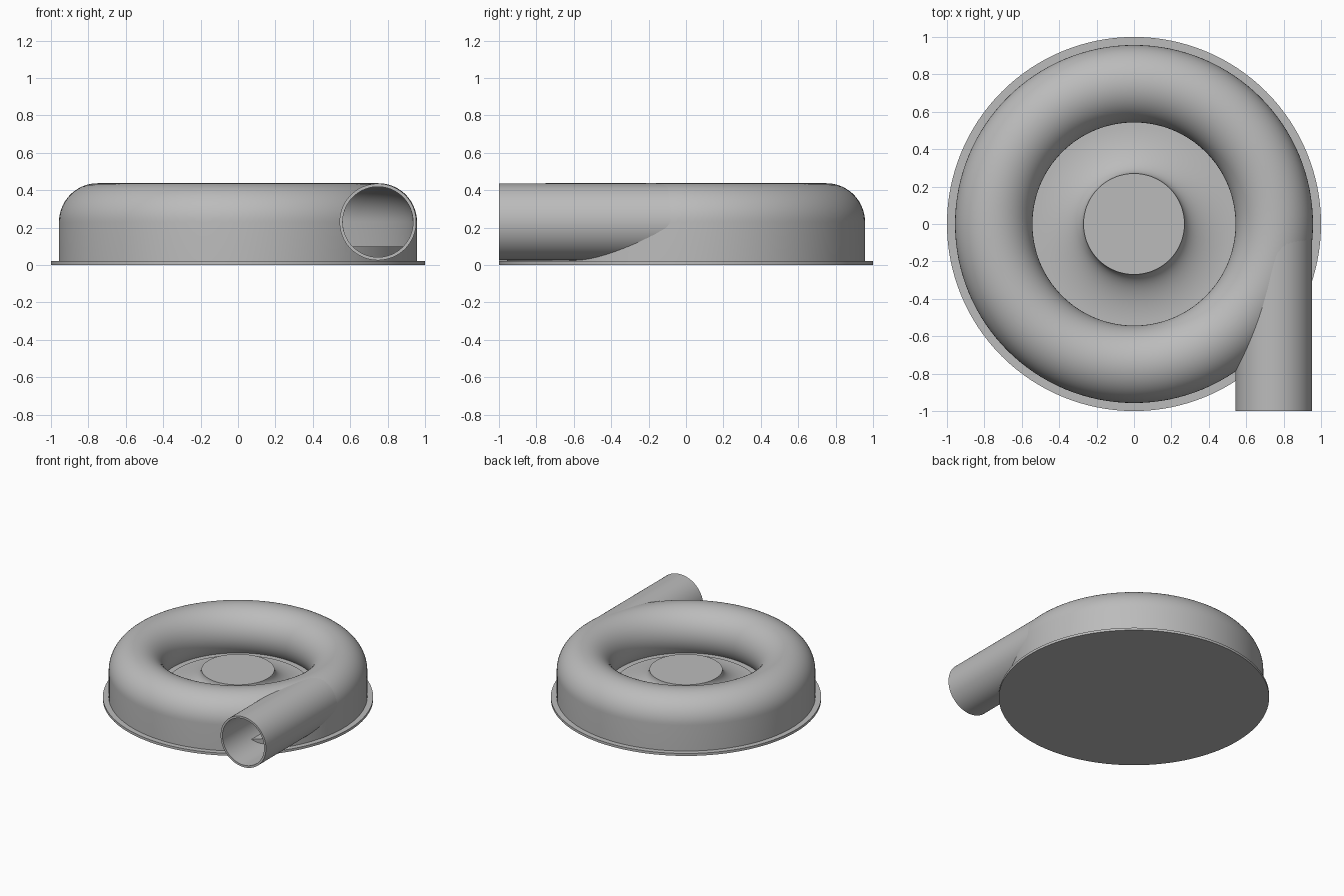
import bpy, bmesh, math
from mathutils import Vector, Matrix

cube = bpy.data.objects.get("Cube")
if cube:
    bpy.data.objects.remove(cube, do_unlink=True)

STEPS = 128
RING, TUBE, WALL, MID = 0.75, 0.207, 0.017, 0.23   # volute ring radius, tube, wall, axis height
FLOOR = 0.1

grey = bpy.data.materials.new("cast_grey")
grey.use_nodes = True
colour = (0.5, 0.5, 0.5, 1)
grey.diffuse_color = colour
grey.node_tree.nodes["Principled BSDF"].inputs["Base Color"].default_value = colour


def lathe(name, profile, closed=False):
    """Spin an (r, z) profile around z."""
    bm = bmesh.new()
    verts = [bm.verts.new((r, 0, z)) for r, z in profile]
    pairs = list(zip(verts, verts[1:]))
    if closed:
        pairs.append((verts[-1], verts[0]))
    edges = [bm.edges.new(p) for p in pairs]
    bmesh.ops.spin(bm, geom=verts + edges, cent=(0, 0, 0), axis=(0, 0, 1),
                   angle=math.tau, steps=STEPS, use_merge=True)
    bmesh.ops.remove_doubles(bm, verts=bm.verts, dist=1e-5)
    bmesh.ops.recalc_face_normals(bm, faces=bm.faces)
    mesh = bpy.data.meshes.new(name)
    bm.to_mesh(mesh)
    bm.free()
    mesh.materials.append(grey)
    obj = bpy.data.objects.new(name, mesh)
    bpy.context.collection.objects.link(obj)
    return obj


def lay_along_pipe(obj):
    """Turn a lathed part so its z runs along +y on the outlet axis."""
    obj.data.transform(Matrix.Translation((RING - 0.002, 0, MID)) @ Matrix.Rotation(-math.pi / 2, 4, 'X'))


def smooth(obj):
    bpy.ops.object.select_all(action='DESELECT')
    obj.select_set(True)
    bpy.context.view_layer.objects.active = obj
    bpy.ops.object.shade_smooth_by_angle(angle=math.radians(30))


def arc(radius, start, end, count=40):
    """Points of the volute cross-section between two angles in degrees."""
    angles = [math.radians(start + (end - start) * i / count) for i in range(count + 1)]
    return [(RING + radius * math.cos(a), MID + radius * math.sin(a)) for a in angles]


# Flange plate
base = lathe("base_plate", [(0, 0), (1, 0), (1, 0.02), (0, 0.02)])

# Raised chamber floor
floor = lathe("chamber_floor", [(0, 0.01), (0.93, 0.01), (0.93, FLOOR), (0, FLOOR)])

# Hub with a concave flare down to the floor
flare = [(0.54 - 0.27 * math.cos(a), 0.24 - 0.135 * math.sin(a))
         for a in (math.pi / 2 * i / 20 for i in range(21))]
hub = lathe("hub", [(0, 0.24)] + flare + [(0.54, FLOOR - 0.01), (0, FLOOR - 0.01)])

# Volute shell: straight outer skirt, round top, inner lip curled under
shell = ([(RING + TUBE, 0.015)] + arc(TUBE, 0, 240)
         + arc(TUBE - WALL, 240, 0) + [(RING + TUBE - WALL, 0.015)])
housing = lathe("volute_housing", shell, closed=True)

# Outlet pipe
outer, inner = 0.205, 0.188
pipe = lathe("outlet_pipe", [(inner, -1), (outer, -1), (outer, -0.02), (inner, -0.02)], closed=True)
lay_along_pipe(pipe)

# Opening from the pipe into the volute
bore = lathe("bore_cutter", [(0, -1.1), (0.196, -1.1), (0.196, -0.1), (0, -0.1)])
lay_along_pipe(bore)
bore.hide_render = True
cut = housing.modifiers.new("outlet_opening", 'BOOLEAN')
cut.operation = 'DIFFERENCE'
cut.solver = 'EXACT'
cut.object = bore
bpy.context.view_layer.objects.active = housing
bpy.ops.object.modifier_apply(modifier=cut.name)
bpy.data.objects.remove(bore, do_unlink=True)

for part in (base, floor, hub, housing, pipe):
    smooth(part)
